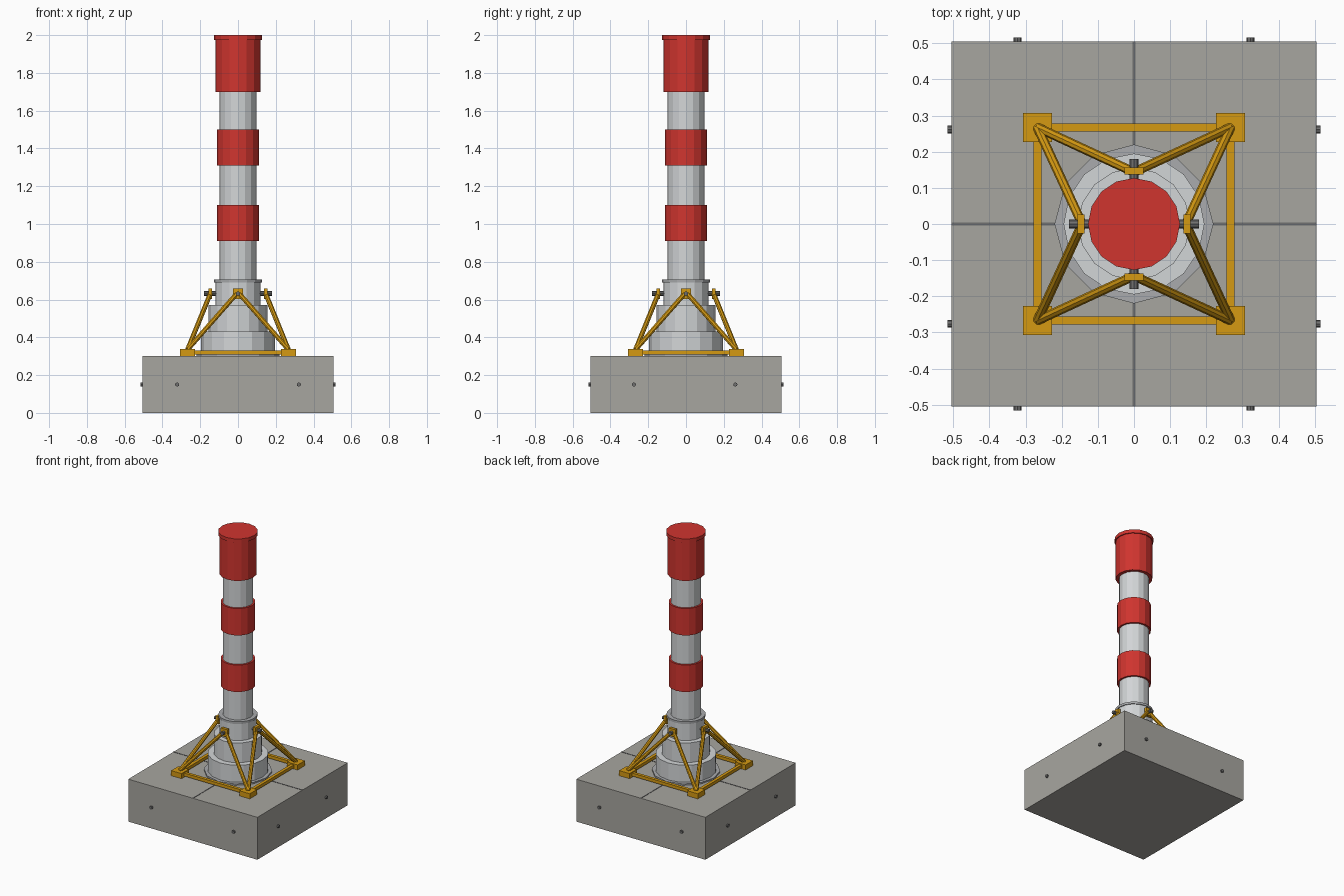
import bpy, math
from mathutils import Vector

if "Cube" in bpy.data.objects:
    bpy.data.objects.remove(bpy.data.objects["Cube"])


def mat(name, rgb):
    m = bpy.data.materials.new(name)
    m.diffuse_color = (*rgb, 1)
    m.use_nodes = True
    m.node_tree.nodes["Principled BSDF"].inputs["Base Color"].default_value = m.diffuse_color
    return m


CONCRETE = mat("concrete", (0.39, 0.38, 0.35))
DARK = mat("dark steel", (0.16, 0.16, 0.16))
STEEL = mat("steel grey", (0.40, 0.41, 0.42))
WHITE = mat("pale grey", (0.65, 0.67, 0.68))
RED = mat("signal red", (0.63, 0.035, 0.028))
YELLOW = mat("frame yellow", (0.66, 0.32, 0.006))


def finish(name, m):
    o = bpy.context.object
    o.name = name
    o.data.materials.append(m)
    return o


def box(name, m, centre, size):
    bpy.ops.mesh.primitive_cube_add(size=1, location=centre)
    o = finish(name, m)
    o.scale = size
    return o


def drum(name, m, r, z0, z1, sides=16):
    bpy.ops.mesh.primitive_cylinder_add(vertices=sides, radius=r, depth=z1 - z0,
                                        location=(0, 0, (z0 + z1) / 2))
    return finish(name, m)


def rod(name, m, a, b, r, sides=8):
    a, b = Vector(a), Vector(b)
    bpy.ops.mesh.primitive_cylinder_add(vertices=sides, radius=r, depth=(b - a).length,
                                        location=(a + b) / 2)
    o = finish(name, m)
    o.rotation_euler = (b - a).to_track_quat('Z', 'Y').to_euler()
    return o


# concrete foundation with dark joint strips on top
box("foundation", CONCRETE, (0, 0, 0.15), (1.01, 1.01, 0.3))
box("joint_strip_x", DARK, (0, 0, 0.3), (1.01, 0.007, 0.004))
box("joint_strip_y", DARK, (0, 0, 0.3), (0.007, 1.01, 0.004))

# anchor pegs on the foundation sides
for s in (-1, 1):
    for x in (-0.322, 0.322):
        rod("anchor_peg", DARK, (x, s * 0.49, 0.15), (x, s * 0.516, 0.15), 0.011)
    for y in (-0.276, 0.261):
        rod("anchor_peg", DARK, (s * 0.49, y, 0.15), (s * 0.516, y, 0.15), 0.011)

# stepped pedestal and mast
drum("base_flange", STEEL, 0.22, 0.295, 0.31, 12)
drum("pedestal_low", WHITE, 0.195, 0.3, 0.43)
drum("pedestal_middle", WHITE, 0.155, 0.43, 0.57)
drum("pedestal_top", WHITE, 0.12, 0.57, 0.69)
drum("collar", STEEL, 0.126, 0.69, 0.706)
drum("mast", WHITE, 0.098, 0.7, 1.72)

# red bands and top drum
drum("lower_band", RED, 0.111, 0.91, 1.1)
drum("upper_band", RED, 0.111, 1.31, 1.5)
drum("top_drum", RED, 0.12, 1.7, 1.98)
drum("top_cap", RED, 0.127, 1.975, 2.0)

# yellow support frame, one quarter per turn
F = 0.267
for i in range(4):
    t = i * math.pi / 2
    c, s = round(math.cos(t)), round(math.sin(t))

    def turn(x, y, z):
        return (c * x - s * y, s * x + c * y, z)

    def turned_box(name, m, centre, size):
        o = box(name, m, turn(*centre), size)
        o.rotation_euler.z = t

    turned_box("corner_pad", YELLOW, (F, -F, 0.32), (0.081, 0.081, 0.036))
    turned_box("frame_bar", YELLOW, (0, -F, 0.32), (2 * F, 0.022, 0.022))
    turned_box("head_plate", YELLOW, (0, -0.147, 0.63), (0.053, 0.02, 0.055))
    rod("head_bolt", DARK, turn(0, -0.1, 0.632), turn(0, -0.18, 0.632), 0.012)
    for side in (-1, 1):
        rod("strut", YELLOW, turn(side * F, -F, 0.335),
            turn(side * 0.008, -0.147, 0.63), 0.013)
